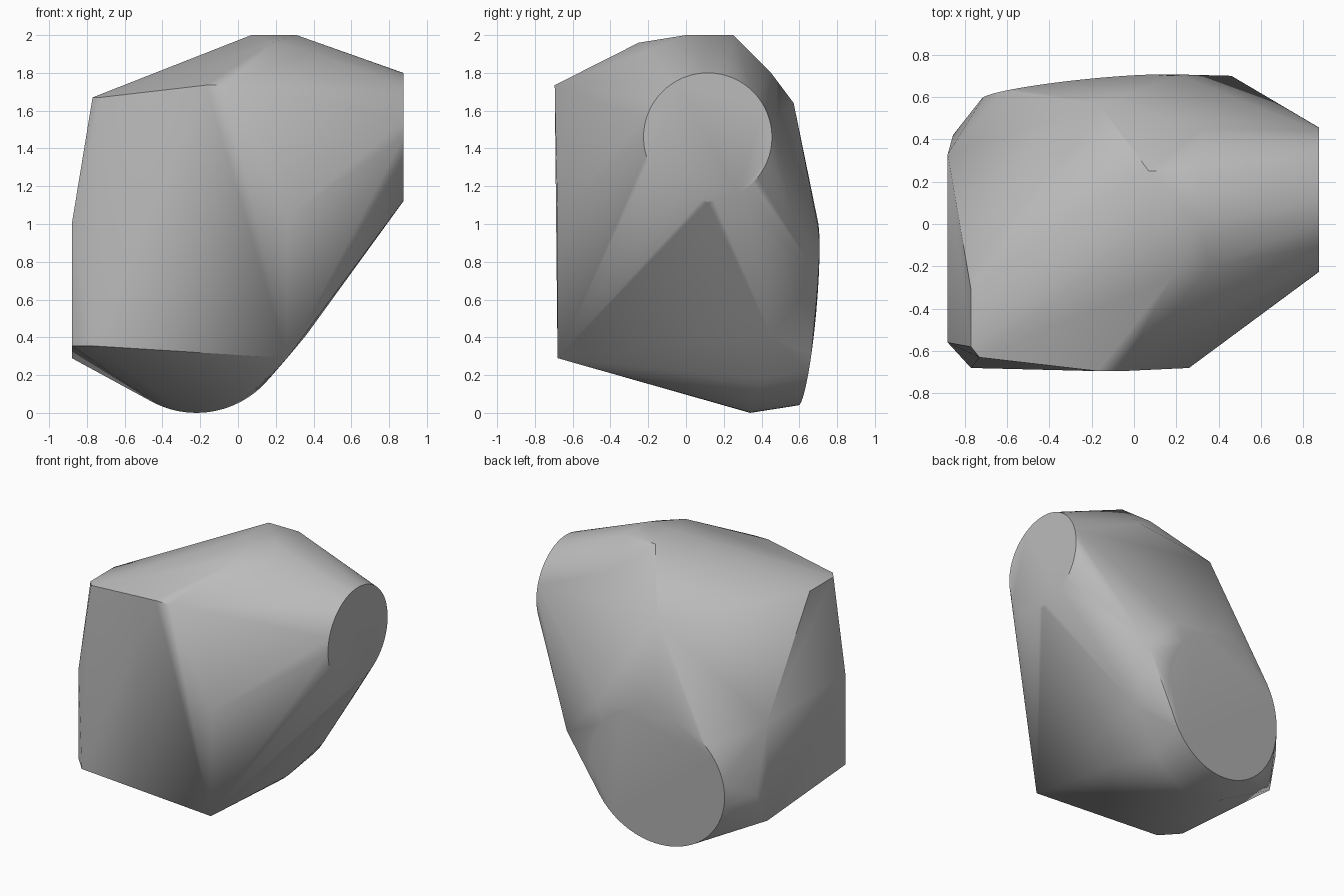
import bpy
import bmesh
import math
from mathutils import Vector

default_cube = bpy.data.objects.get("Cube")
if default_cube:
    bpy.data.objects.remove(default_cube, do_unlink=True)


def flat_material(name, colour):
    material = bpy.data.materials.new(name)
    material.use_nodes = True
    material.diffuse_color = colour
    material.node_tree.nodes["Principled BSDF"].inputs["Base Color"].default_value = colour
    return material


def ring(centre, radius, across, upward, segments=64):
    """Circle of points around a centre, spanned by two direction vectors."""
    points = []
    for step in range(segments):
        angle = math.tau * step / segments
        points.append(Vector(centre)
                      + Vector(across) * radius * math.cos(angle)
                      + Vector(upward) * radius * math.sin(angle))
    return points


def hull_object(name, points, material):
    """Tight skin wrapped around a cloud of construction points."""
    bm = bmesh.new()
    for point in points:
        bm.verts.new(point)
    result = bmesh.ops.convex_hull(bm, input=bm.verts)
    loose = set(result["geom_interior"] + result["geom_unused"])
    bmesh.ops.delete(bm, geom=[g for g in loose if isinstance(g, bmesh.types.BMVert)],
                     context='VERTS')
    bmesh.ops.dissolve_limit(bm, angle_limit=math.radians(1),
                             verts=bm.verts, edges=bm.edges)
    bmesh.ops.recalc_face_normals(bm, faces=bm.faces)
    mesh = bpy.data.meshes.new(name)
    bm.to_mesh(mesh)
    bm.free()
    mesh.materials.append(material)
    body = bpy.data.objects.new(name, mesh)
    bpy.context.collection.objects.link(body)
    return body


# Flat front panel
front_panel = [(-.77, -.68, .355), (.26, -.68, .29), (.26, -.68, 1.04),
               (-.06, -.695, 1.735), (-.17, -.695, 1.735), (-.73, -.63, 1.67)]

# Flat panel on the right flank, with its sloping upper strip
flank_panel = [(-.88, -.56, .355), (-.88, -.56, 1), (-.88, .33, 1),
               (-.88, .33, .29), (-.855, .42, .5),
               (-.77, -.58, 1.67), (-.77, -.31, 1.67)]

# Raised crown and the ridge falling to the back
crown = [(.07, .25, 2), (.31, .25, 2), (.07, 0, 2), (.31, 0, 2),
         (.18, -.25, 1.96), (.36, -.2, 1.92),
         (-.17, .57, 1.64), (.32, .45, 1.8)]

# Shoulder low on the back left
shoulder = [(.46, .7, .72), (.22, .7, .98), (.36, .45, .41)]

# Round end facing left
side_end = ring((.875, .115, 1.46), .34, (0, 1, 0), (0, 0, 1))

# Round end facing back, and its front rim resting on the ground
lean_across, lean_up = (1, .1, 0), (0, .09, 1)
back_end = ring((-.22, .64, .54), .5, lean_across, lean_up)
base_rim = ring((-.22, .385, .5), .5, lean_across, lean_up)

grey = flat_material("plain grey", (.5, .5, .5, 1))
body = hull_object("faceted_body",
                   front_panel + flank_panel + crown + shoulder
                   + side_end + back_end + base_rim, grey)

# Smooth the rounded transitions, keep the panel borders crisp
bpy.ops.object.select_all(action='DESELECT')
body.select_set(True)
bpy.context.view_layer.objects.active = body
bpy.ops.object.shade_smooth_by_angle(angle=math.radians(35))
